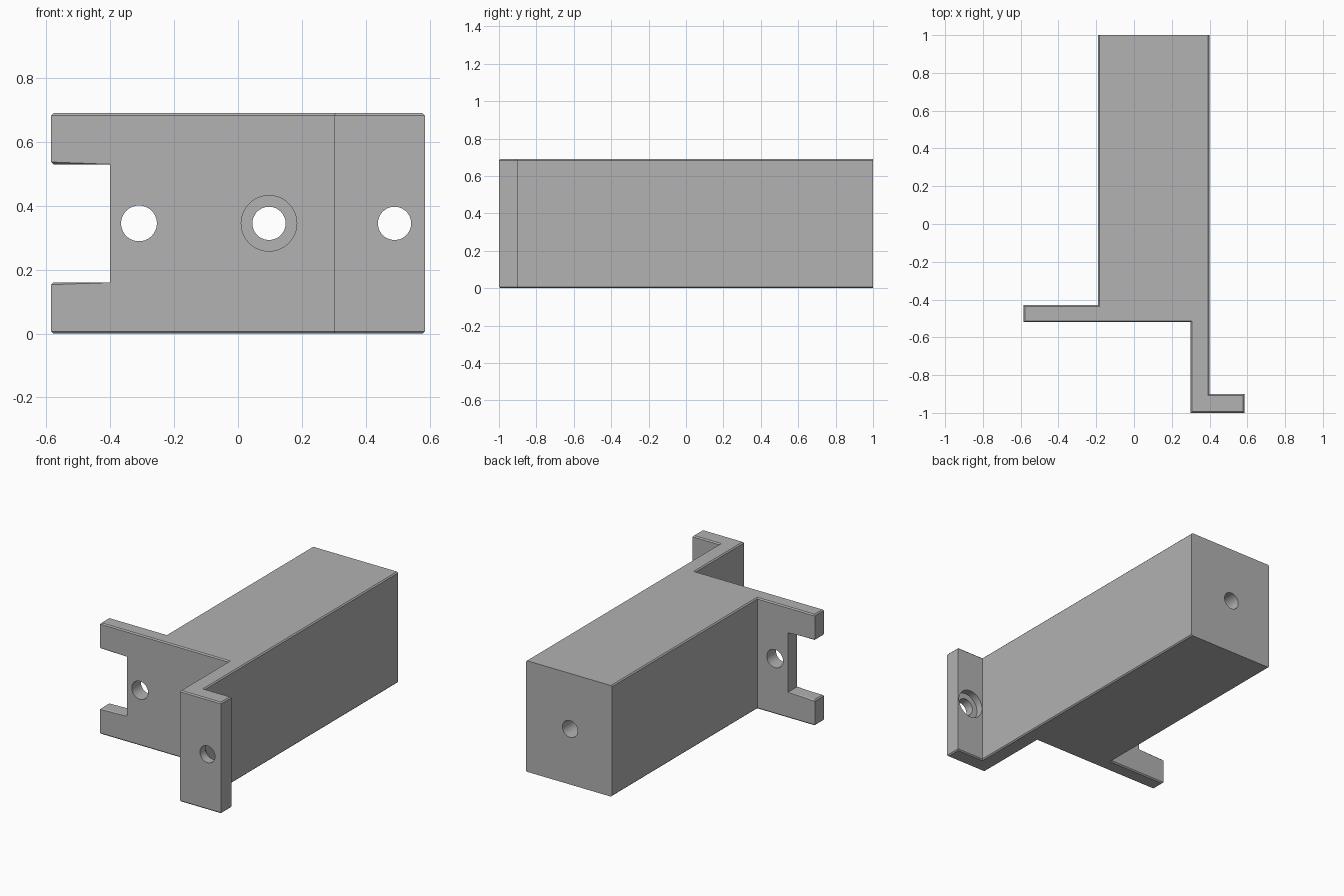
import bpy, bmesh, math
from mathutils import Matrix

HEIGHT = 0.69
MID = HEIGHT / 2

cube = bpy.data.objects.get("Cube")
if cube:
    bpy.data.objects.remove(cube, do_unlink=True)

grey = bpy.data.materials.new("plain grey")
grey.use_nodes = True
colour = (0.445, 0.445, 0.445, 1)
grey.diffuse_color = colour
grey.node_tree.nodes["Principled BSDF"].inputs["Base Color"].default_value = colour


def make_object(name, bm):
    bmesh.ops.recalc_face_normals(bm, faces=bm.faces)
    mesh = bpy.data.meshes.new(name)
    bm.to_mesh(mesh)
    bm.free()
    mesh.materials.append(grey)
    obj = bpy.data.objects.new(name, mesh)
    bpy.context.collection.objects.link(obj)
    return obj


def prism(name, outline, z0, z1):
    bm = bmesh.new()
    face = bm.faces.new([bm.verts.new((x, y, z0)) for x, y in outline])
    grown = bmesh.ops.extrude_face_region(bm, geom=[face])["geom"]
    verts = [v for v in grown if isinstance(v, bmesh.types.BMVert)]
    bmesh.ops.translate(bm, verts=verts, vec=(0, 0, z1 - z0))
    return make_object(name, bm)


def drill(name, x, radius, y0, y1):
    bm = bmesh.new()
    place = Matrix.Translation((x, (y0 + y1) / 2, MID)) @ Matrix.Rotation(math.pi / 2, 4, "X")
    bmesh.ops.create_cone(bm, cap_ends=True, segments=48, radius1=radius,
                          radius2=radius, depth=y1 - y0, matrix=place)
    return make_object(name, bm)


def cut(target, cutter):
    bpy.context.view_layer.objects.active = target
    mod = target.modifiers.new(cutter.name, "BOOLEAN")
    mod.operation = "DIFFERENCE"
    mod.solver = "EXACT"
    mod.object = cutter
    bpy.ops.object.modifier_apply(modifier=mod.name)
    bpy.data.objects.remove(cutter, do_unlink=True)


# Block, side plate, arm and end tab as one plan outline
plan = [(-0.585, -0.52), (0.3, -0.52), (0.3, -1), (0.585, -1), (0.585, -0.9),
        (0.4, -0.9), (0.4, 1), (-0.19, 1), (-0.19, -0.43), (-0.585, -0.43)]
bracket = prism("mounting_bracket", plan, 0, HEIGHT)

# Notch in the side plate
notch = [(-0.7, -0.6), (-0.4, -0.6), (-0.4, -0.35), (-0.7, -0.35)]
cut(bracket, prism("notch_cutter", notch, 0.16, 0.53))

# Small chamfer on horizontal edges, except at the back end
bm = bmesh.new()
bm.from_mesh(bracket.data)
edges = []
for e in bm.edges:
    a, b = (v.co for v in e.verts)
    level = abs(a.z - b.z) < 1e-4
    back = min(a.y, b.y) > 0.99
    if level and not back and e.calc_face_angle(0) > 0.5:
        edges.append(e)
bmesh.ops.bevel(bm, geom=edges, offset=0.007, segments=1, affect="EDGES", clamp_overlap=True)
bm.to_mesh(bracket.data)
bm.free()

# Screw holes and their counterbores
cut(bracket, drill("plate_hole", -0.31, 0.056, -0.7, -0.3))
cut(bracket, drill("block_hole", 0.097, 0.052, -0.7, 1.2))
cut(bracket, drill("block_counterbore", 0.097, 0.087, -0.7, -0.43))
cut(bracket, drill("tab_hole", 0.49, 0.052, -1.2, -0.8))
cut(bracket, drill("tab_counterbore", 0.49, 0.087, -0.945, -0.8))

bpy.ops.object.select_all(action="DESELECT")
bracket.select_set(True)
bpy.context.view_layer.objects.active = bracket
bpy.ops.object.shade_smooth_by_angle(angle=math.radians(25))
